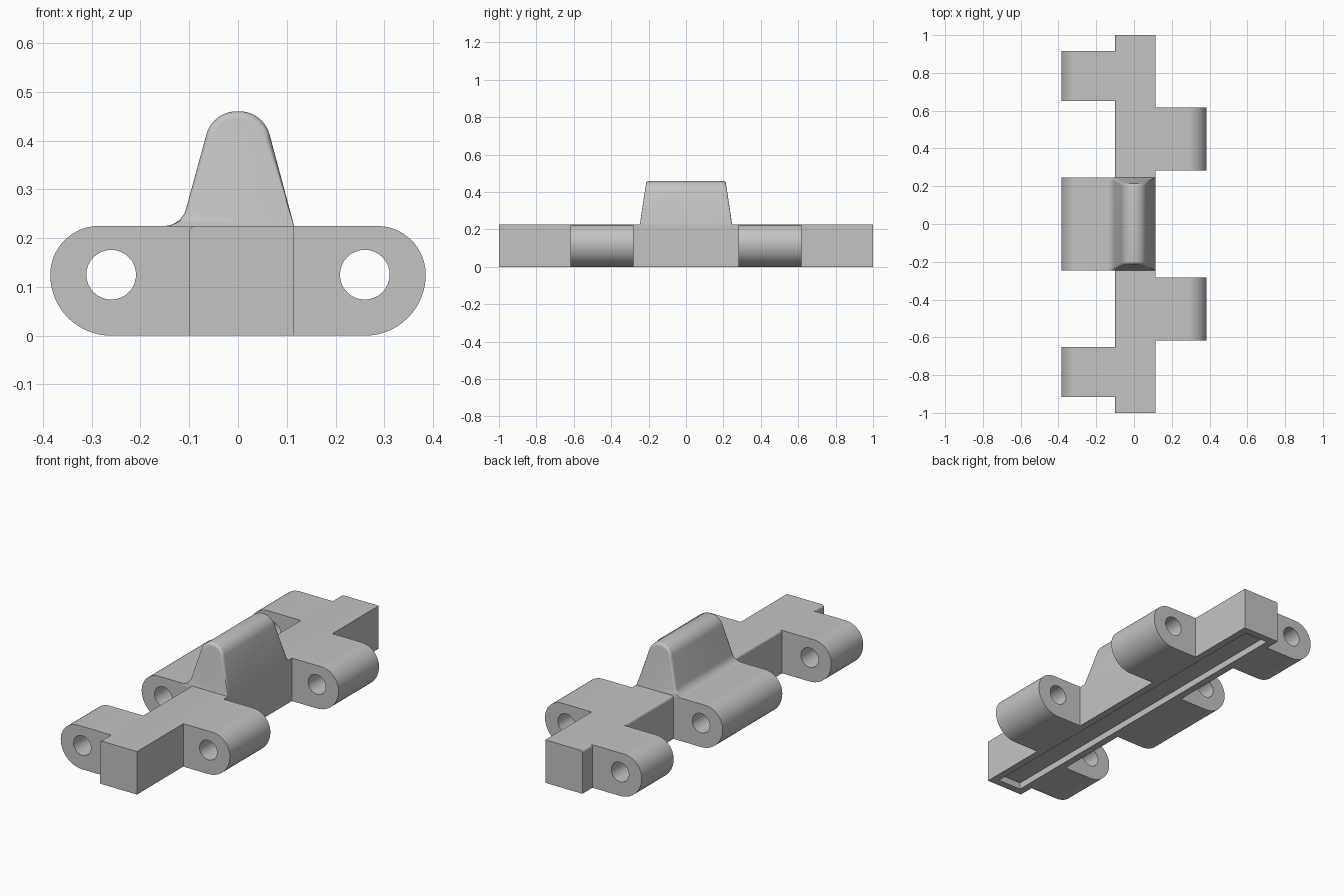
import bpy, bmesh
from math import sin, cos, pi, radians

cube = bpy.data.objects.get("Cube")
if cube:
    bpy.data.objects.remove(cube, do_unlink=True)

TOP = 0.225          # top of the flat body
LEFT, RIGHT = -0.10, 0.115   # sides of the central bar

grey = bpy.data.materials.new("plain grey")
grey.use_nodes = True
grey.diffuse_color = (0.55, 0.55, 0.55, 1)
grey.node_tree.nodes["Principled BSDF"].inputs["Base Color"].default_value = (0.55, 0.55, 0.55, 1)


def arc(cx, cz, r, a0, a1, n):
    """Points on an arc in the xz plane, angles in degrees."""
    angles = [radians(a0 + (a1 - a0) * i / n) for i in range(n + 1)]
    return [(cx + r * cos(a), cz + r * sin(a)) for a in angles]


def finish(bm, name):
    bmesh.ops.recalc_face_normals(bm, faces=bm.faces)
    mesh = bpy.data.meshes.new(name)
    bm.to_mesh(mesh)
    bm.free()
    mesh.materials.append(grey)
    obj = bpy.data.objects.new(name, mesh)
    bpy.context.collection.objects.link(obj)
    bpy.ops.object.select_all(action="DESELECT")
    obj.select_set(True)
    bpy.context.view_layer.objects.active = obj
    bpy.ops.object.shade_smooth_by_angle(angle=radians(30))
    return obj


def extrude_profile(loops, y0, y1):
    """Fill xz loops (the outer one, then holes) and extrude along y."""
    bm = bmesh.new()
    for loop in loops:
        vs = [bm.verts.new((x, y0, z)) for x, z in loop]
        for a, b in zip(vs, vs[1:] + vs[:1]):
            bm.edges.new((a, b))
    bmesh.ops.triangle_fill(bm, edges=bm.edges[:], use_beauty=True)
    ext = bmesh.ops.extrude_face_region(bm, geom=bm.faces[:])
    moved = [g for g in ext["geom"] if isinstance(g, bmesh.types.BMVert)]
    bmesh.ops.translate(bm, verts=moved, vec=(0, y1 - y0, 0))
    return bm


# Central bar with one rounded top edge and a shallow slot underneath
bar = [(LEFT, 0), (RIGHT, 0), (RIGHT, TOP)] + arc(LEFT + 0.012, TOP - 0.012, 0.012, 90, 180, 5)
bm = extrude_profile([bar], -1, 1)
bmesh.ops.recalc_face_normals(bm, faces=bm.faces)
under = [f for f in bm.faces if f.normal.z < -0.99]
bmesh.ops.inset_individual(bm, faces=under, thickness=0.055)
slot = bmesh.ops.extrude_discrete_faces(bm, faces=under)["faces"]
bmesh.ops.translate(bm, verts=slot[0].verts[:], vec=(0, 0, 0.035))
finish(bm, "central_bar")


# Hinge lugs with pin holes
def lug(name, side, y0, y1):
    root = RIGHT if side > 0 else 0.088
    outline = [(root, 0)] + arc(0.26, 0.125, 0.125, -90, 0, 16)
    outline += arc(0.285, 0.125, 0.10, 0, 90, 16)[1:] + [(root, TOP)]
    hole = arc(0.26, 0.125, 0.051, 0, 360, 32)[:-1]
    loops = [[(side * x, z) for x, z in loop] for loop in (outline, hole)]
    finish(extrude_profile(loops, y0, y1), name)


lug("middle_right_lug", -1, -0.247, 0.247)
for end, s in (("front", -1), ("back", 1)):
    lug(end + "_right_lug", -1, *sorted((s * 0.652, s * 0.917)))
    lug(end + "_left_lug", 1, *sorted((s * 0.282, s * 0.617)))

# Guide horn: tapered profile with a filleted foot and softened end rims
horn = [(RIGHT, TOP - 0.01), (RIGHT, TOP)]
horn += arc(0.003, 0.396, 0.064, 14, 90, 10)
horn += arc(-0.003, 0.396, 0.064, 90, 166, 10)
horn += arc(-0.152, 0.272, 0.047, -14, -90, 8)
horn += [(-0.152, TOP - 0.01)]

bm = bmesh.new()
rim = 0.016
steps = [i / 5 * pi / 2 for i in range(6)]
rings = [(-1, rim * (1 - sin(a)), rim * (1 - cos(a))) for a in steps]
rings += [(1, back, shrink) for _, back, shrink in reversed(rings)]
previous = None
for s, shrink, back in rings:
    ring = []
    for x, z in horn:
        rise = max(0, (z - TOP) / 0.235)
        y = s * (0.247 - 0.033 * rise - back)
        ring.append(bm.verts.new((x * (1 - shrink * 9 * min(1, rise * 4)), y, z - shrink * rise)))
    if previous:
        for i in range(len(ring)):
            j = (i + 1) % len(ring)
            bm.faces.new((previous[i], previous[j], ring[j], ring[i]))
    else:
        bm.faces.new(ring)
    previous = ring
bm.faces.new(previous)
finish(bm, "guide_horn")
